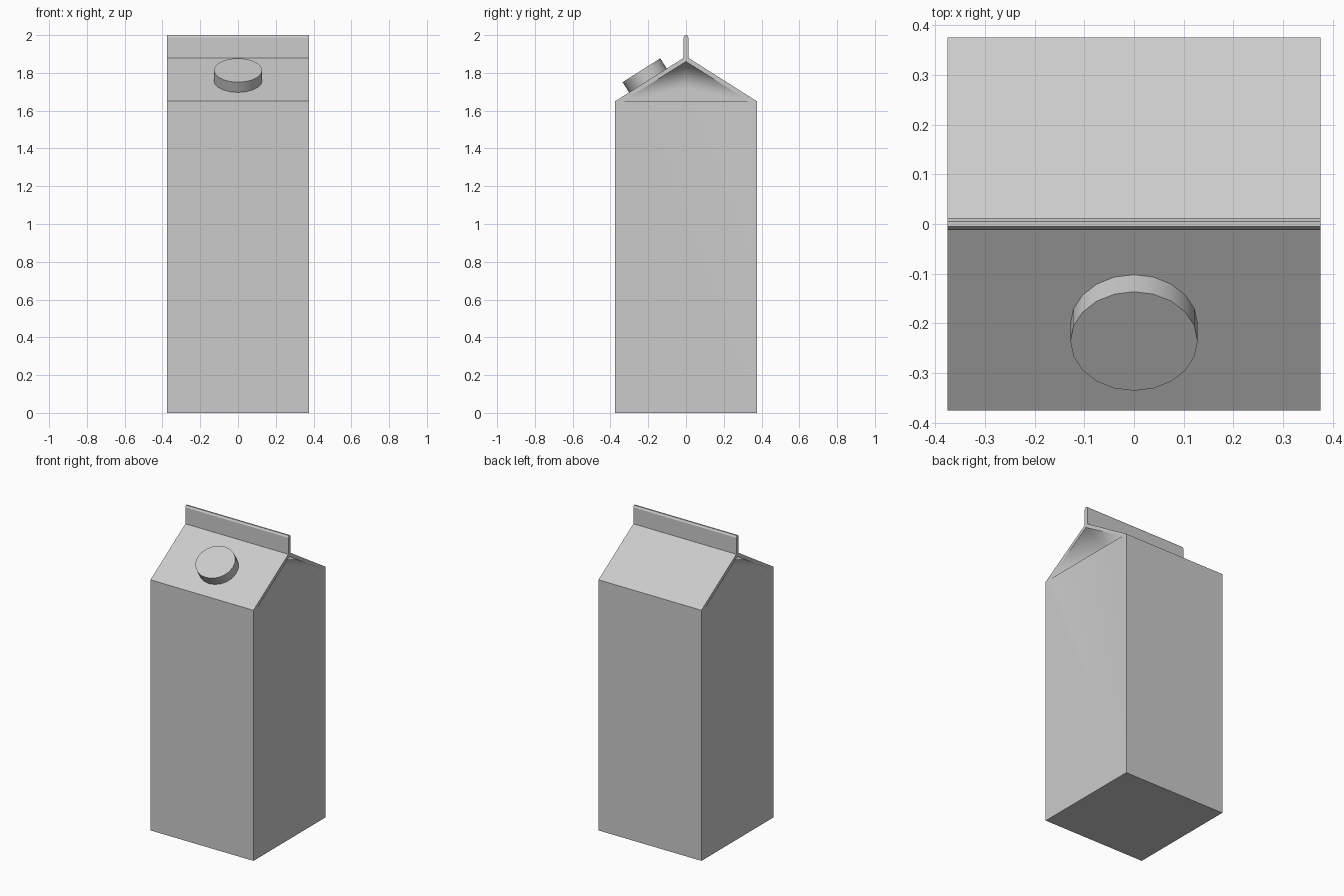
import bpy, bmesh, math
from mathutils import Vector, Matrix

if "Cube" in bpy.data.objects:
    bpy.data.objects.remove(bpy.data.objects["Cube"])

W, SHOULDER, RIDGE, TOP, FIN = 0.375, 1.65, 1.88, 2.0, 0.012

# Carton outline (y, z) seen from the side: walls, roof, rounded top fin
outline = [(-W, 0), (-W, SHOULDER), (-FIN, RIDGE), (-FIN, 1.988), (-0.005, TOP),
           (0.005, TOP), (FIN, 1.988), (FIN, RIDGE), (W, SHOULDER), (W, 0)]
inset = [(-0.335, SHOULDER), (0, 1.86), (0.335, SHOULDER)]   # under the roof panels
fold = (W - 0.28, 0, 1.72)                                   # inward gusset point

bm = bmesh.new()
rings = []
side_faces = set()
for s in (1, -1):
    o = [bm.verts.new((s * W, y, z)) for y, z in outline]
    a, b, c = [bm.verts.new((s * W, y, z)) for y, z in inset]
    p = bm.verts.new((s * fold[0], fold[1], fold[2]))
    rings.append(o)
    # Side wall, gusset folds, then roof panel and fin edges
    for f in ([o[0], o[9], o[8], c, a, o[1]], [a, c, p], [a, p, b], [c, b, p]):
        side_faces.add(bm.faces.new(f))
    for f in ([o[1], a, b, o[2]], [o[8], o[7], b, c],
              [o[2], b, o[7], o[6], o[5], o[4], o[3]]):
        bm.faces.new(f)
n = len(outline)
for i in range(n):
    j = (i + 1) % n
    bm.faces.new((rings[0][i], rings[0][j], rings[1][j], rings[1][i]))
bmesh.ops.recalc_face_normals(bm, faces=bm.faces)

# Soft shading within each side wall and gusset, crisp edges elsewhere
for f in bm.faces:
    f.smooth = True
for e in bm.edges:
    if not all(f in side_faces for f in e.link_faces):
        e.smooth = e.calc_face_angle(0) < math.radians(30)
mesh = bpy.data.meshes.new("carton_body")
bm.to_mesh(mesh)
bm.free()
bpy.context.collection.objects.link(bpy.data.objects.new("carton_body", mesh))

# Screw cap, set square to the front roof panel
tilt = math.atan2(RIDGE - SHOULDER, W - FIN)
normal = Vector((0, -math.sin(tilt), math.cos(tilt)))
outer = Vector((0, -0.236, 1.814))
depth = 0.075
bpy.ops.mesh.primitive_cylinder_add(vertices=20, radius=1, depth=depth)
cap = bpy.context.object
cap.name = "screw_cap"
cap.data.transform(Matrix.Diagonal((0.128, 0.118, 1, 1)))
cap.rotation_euler = (tilt, 0, 0)
cap.location = outer - normal * depth / 2
bpy.ops.object.shade_smooth_by_angle(angle=math.radians(30))
